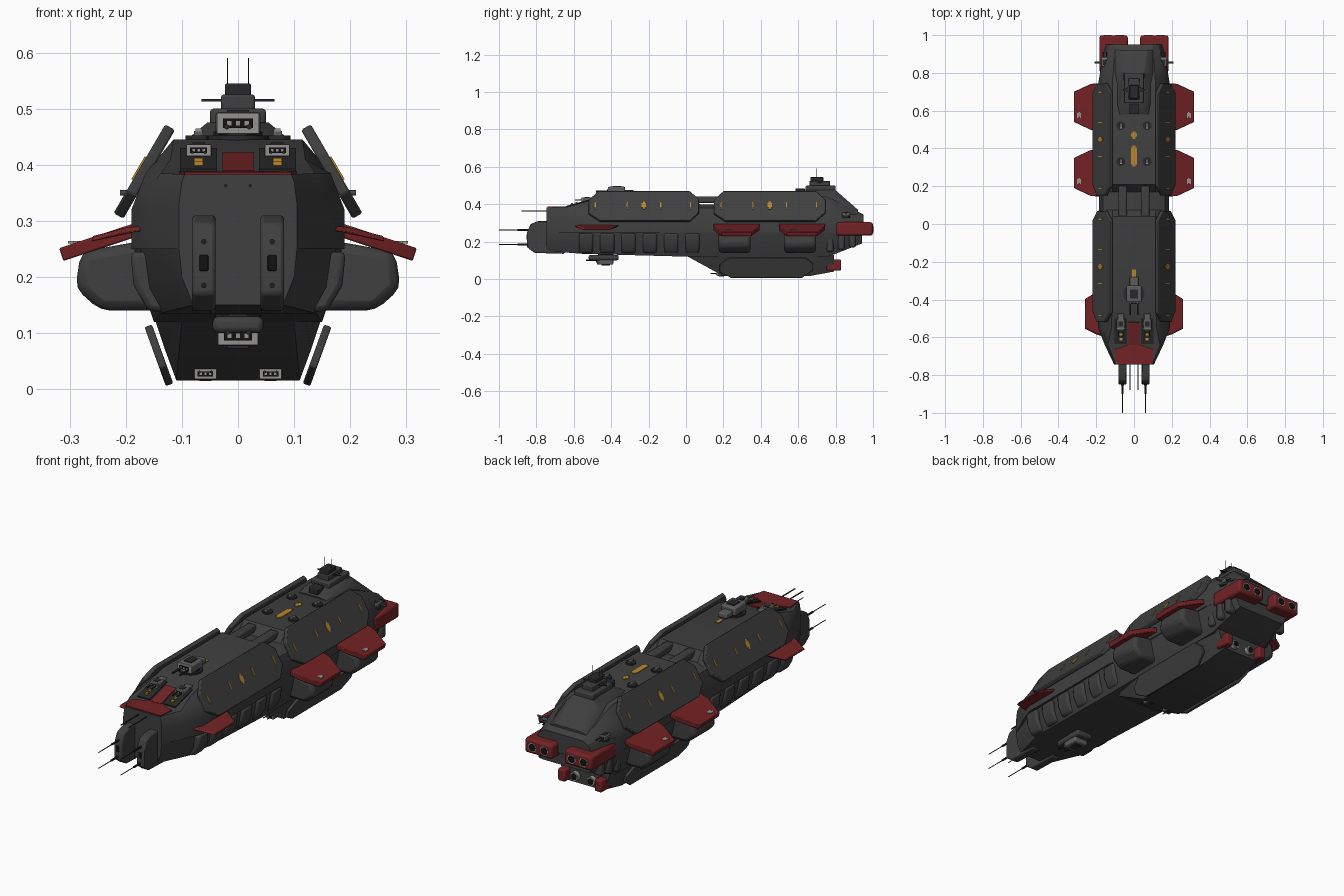
import bpy, bmesh, math
from mathutils import Vector

if "Cube" in bpy.data.objects:
    bpy.data.objects.remove(bpy.data.objects["Cube"])


def material(name, rgb):
    m = bpy.data.materials.new(name)
    m.use_nodes = True
    m.diffuse_color = (*rgb, 1)
    m.node_tree.nodes["Principled BSDF"].inputs["Base Color"].default_value = (*rgb, 1)
    return m


HULL = material("charcoal hull", (.05, .05, .052))
DARK = material("dark metal", (.022, .022, .024))
RED = material("deep red", (.17, .016, .018))
GOLD = material("amber marking", (.48, .25, .025))
GREY = material("light grey metal", (.3, .29, .27))
STEEL = material("mid grey metal", (.11, .11, .11))
BLACK = material("black recess", (.006, .006, .006))
parts = []


def finish(name, bm, mat, bevel=0):
    bmesh.ops.recalc_face_normals(bm, faces=bm.faces)
    me = bpy.data.meshes.new(name)
    bm.to_mesh(me)
    bm.free()
    me.materials.append(mat)
    ob = bpy.data.objects.new(name, me)
    bpy.context.collection.objects.link(ob)
    if bevel:
        mod = ob.modifiers.new("edge", "BEVEL")
        mod.width = bevel
        mod.segments = 2
    parts.append(ob)
    return ob


def loft(name, sections, mat, bevel=0):
    """Skin mirrored half profiles placed along y."""
    bm = bmesh.new()
    rings = []
    for y, half in sections:
        ring = [(x, z) for x, z in half] + [(-x, z) for x, z in reversed(half)]
        rings.append([bm.verts.new((x, y, z)) for x, z in ring])
    n = len(rings[0])
    for a, b in zip(rings, rings[1:]):
        for i in range(n):
            j = (i + 1) % n
            bm.faces.new((a[i], a[j], b[j], b[i]))
    bm.faces.new(rings[0])
    bm.faces.new(rings[-1])
    return finish(name, bm, mat, bevel)


def slab(name, pts, thick, mat, bevel=0):
    """Thicken a flat outline equally to both sides."""
    pts = [Vector(p) for p in pts]
    n = (pts[1] - pts[0]).cross(pts[2] - pts[1]).normalized() * thick / 2
    bm = bmesh.new()
    a = [bm.verts.new(p + n) for p in pts]
    b = [bm.verts.new(p - n) for p in pts]
    bm.faces.new(a)
    bm.faces.new(b)
    for i in range(len(pts)):
        j = (i + 1) % len(pts)
        bm.faces.new((a[i], a[j], b[j], b[i]))
    return finish(name, bm, mat, bevel)


def box(name, c, size, mat, bevel=0):
    x, y, z = c
    w, d = size[0] / 2, size[1] / 2
    return slab(name, [(x-w, y-d, z), (x+w, y-d, z), (x+w, y+d, z), (x-w, y+d, z)], size[2], mat, bevel)


def rod(name, a, b, r, mat, sides=8, r2=None):
    a, b = Vector(a), Vector(b)
    bm = bmesh.new()
    bmesh.ops.create_cone(bm, cap_ends=True, segments=sides, radius1=r,
                          radius2=r if r2 is None else r2, depth=(b - a).length)
    bm.transform((b - a).to_track_quat('Z', 'Y').to_matrix().to_4x4())
    bmesh.ops.translate(bm, verts=bm.verts, vec=(a + b) / 2)
    return finish(name, bm, mat)


def turret(name, x, y, z, s, up=1, front=-1):
    """Boxy gun house with a framed face and twin barrels."""
    rod(name + "_ring", (x, y, z - up*s*.2), (x, y, z + up*s*.12), s*.55, DARK, 16)
    box(name + "_house", (x, y, z + up*s*.3), (s, s*1.1, s*.5), STEEL, s*.08)
    f = y + front*s*.56
    box(name + "_frame", (x, f, z + up*s*.3), (s*.94, .006, s*.45), GREY)
    box(name + "_slot", (x, f + front*.003, z + up*s*.3), (s*.66, .006, s*.22), BLACK)
    box(name + "_roof", (x, y, z + up*s*.56), (s*.5, s*.6, s*.08), DARK)
    for k in (-.2, 0, .2):
        box(name + "_sight", (x + k*s, f + front*.005, z + up*s*.3), (s*.1, .006, s*.1), GREY)
    for k in (-.25, .25):
        rod(name + "_barrel", (x + k*s, y, z + up*s*.22), (x + k*s, y + front*s*1.4, z + up*s*.22), s*.06, DARK)


# Upper hull
full = [(.115, .445), (.165, .385), (.19, .32), (.19, .25)]
waist = [(.115, .4), (.165, .38), (.185, .32), (.185, .25)]
loft("upper_hull", [
    (-.745, [(.095, .383), (.1, .37), (.105, .33), (.105, .25)]),
    (-.64, [(.138, .385), (.145, .375), (.155, .32), (.155, .25)]),
    (-.55, [(.12, .41), (.165, .385), (.19, .32), (.19, .25)]),
    (-.42, full), (.04, full), (.075, waist), (.17, waist), (.21, full), (.74, full),
    (.8, [(.11, .42), (.16, .38), (.18, .32), (.18, .25)]),
    (.95, [(.1, .345), (.13, .33), (.15, .3), (.15, .25)])], HULL)
# Lower hull and keel
loft("lower_hull", [
    (-.745, [(.105, .25), (.1, .2), (.08, .15)]),
    (-.55, [(.175, .25), (.165, .18), (.14, .135)]),
    (.0, [(.185, .25), (.17, .18), (.15, .12)]),
    (.76, [(.185, .25), (.17, .18), (.15, .12)]),
    (.94, [(.16, .25), (.15, .22), (.13, .19)])], HULL)
loft("keel", [
    (.01, [(.12, .13), (.11, .125), (.1, .12)]),
    (.2, [(.15, .13), (.13, .07), (.11, .016)]),
    (.66, [(.15, .13), (.13, .07), (.11, .016)]),
    (.79, [(.14, .13), (.12, .08), (.1, .04)])], HULL)
# Bridge tower
loft("bridge_base", [
    (.58, [(.045, .45), (.075, .445), (.09, .43)]),
    (.64, [(.055, .475), (.085, .45), (.1, .42)]),
    (.8, [(.055, .475), (.09, .44), (.11, .4)]),
    (.92, [(.07, .37), (.1, .36), (.12, .33)])], HULL)
box("bridge_lower", (0, .72, .485), (.1, .16, .03), HULL, .006)
box("bridge_upper", (0, .715, .51), (.06, .11, .03), HULL, .004)
box("bridge_cabin", (0, .7, .532), (.046, .07, .026), DARK, .003)
slab("bridge_yard", [(-.065, .71, .515), (0, .69, .515), (.065, .71, .515), (0, .74, .515)], .005, DARK)
box("bridge_front_step", (0, .61, .47), (.05, .05, .03), DARK, .004)

plate_spans = [(-.52, .07), (.15, .745)]
for s in (-1, 1):
    side = "left" if s > 0 else "right"

    def slope(y, t, out=0):
        return (s*(.121 + .092*t + .86*out), y, .467 - .158*t + .5*out)

    # Slanted armour plates with amber marks
    for i, (a, b) in enumerate(plate_spans):
        outline = [(a, .3), (a+.05, 0), (b-.05, 0), (b, .28), (b, .72), (b-.05, 1), (a+.06, 1), (a, .75)]
        slab(f"{side}_armour_{i}", [slope(*p) for p in outline], .02, HULL, .004)
        mid = (a + b) / 2
        for y, w in ((mid-.26, .003), (mid-.09, .003), (mid, .012), (mid+.09, .003), (mid+.25, .003)):
            for u, v in ((w, .08), (w*.5, .13)):
                slab(f"{side}_armour_mark", [slope(y+j*u, .5+k*v, .011)
                     for j, k in ((-1, -1), (1, -1), (1, 1), (-1, 1))], .004, GOLD)
    # Keel armour
    slab(f"{side}_keel_armour", [(s*(.16 - .038*t), y, .113 - .105*t) for y, t in
         ((.18, .35), (.23, 0), (.64, 0), (.68, .3), (.68, .6), (.62, 1), (.24, 1), (.18, .7))], .014, HULL, .003)
    # Red fins and the pods under them
    for i, y in enumerate((.27, .62)):
        slab(f"{side}_fin_{i}", [(s*.17, y-.125, .288), (s*.225, y-.122, .27), (s*.315, y-.08, .24),
             (s*.315, y+.08, .24), (s*.225, y+.122, .27), (s*.17, y+.125, .288)], .024, RED, .003)
        for a in range(3):
            box(f"{side}_fin_badge", (s*(.29+.008*(a-1)), y-.045+.006*(a % 2), .262), (.01, .026, .004), GREY)
        pod = [(.14, .27), (.28, .245), (.29, .18), (.245, .14), (.14, .14)]
        slab(f"{side}_pod_{i}", [(s*x, y-.01, z) for x, z in pod], .17, HULL, .018)
    slab(f"{side}_fore_fin", [(s*.17, -.59, .287), (s*.2, -.58, .284), (s*.26, -.55, .268),
         (s*.26, -.4, .268), (s*.2, -.365, .284), (s*.17, -.36, .287)], .014, RED, .002)
    # Hull ribs
    rib = [(.11, .245), (.192, .245), (.186, .185), (.16, .14), (.11, .135)]
    for i in range(6):
        slab(f"{side}_rib_{i}", [(s*x, -.535+.114*i, z) for x, z in rib], .075, HULL, .01)
    for i in range(3):
        box(f"{side}_stern_rib_{i}", (s*.15, .77+.06*i, .19+.012*i), (.05, .035, .09), HULL, .01)
    # Prow prongs and lances
    prong = [(-.65, .31), (-.79, .31), (-.83, .295), (-.85, .25), (-.85, .17), (-.81, .14), (-.65, .135)]
    slab(f"{side}_prong", [(s*.061, y, z) for y, z in prong], .042, HULL, .006)
    box(f"{side}_prong_port", (s*.061, -.851, .225), (.016, .006, .028), BLACK, .002)
    for z in (.185, .263):
        rod(f"{side}_lance_sleeve", (s*.061, -.84, z), (s*.061, -.9, z), .005, DARK)
        rod(f"{side}_lance", (s*.061, -.85, z), (s*.061, -1, z), .002, DARK)
    rod(f"{side}_nose_gun", (s*.022, -.74, .363), (s*.022, -.88, .363), .003, DARK)
    rod(f"{side}_mast", (s*.019, .7, .54), (s*.019, .7, .59), .0012, DARK, 6)
    # Waist spars and deck sensors
    box(f"{side}_waist_spar", (s*.06, .115, .425), (.045, .17, .035), HULL, .008)
    for y in (.33, .52):
        rod(f"{side}_deck_mount", (s*.07, y, .44), (s*.07, y, .452), .024, DARK, 12)
        box(f"{side}_deck_gun", (s*.07, y, .455), (.016, .03, .01), STEEL)
        box(f"{side}_deck_gun_tip", (s*.07, y-.012, .462), (.012, .008, .006), GREY)
    # Gun houses
    turret(f"{side}_nose_turret", s*.07, -.53, .412, .046)
    box(f"{side}_nose_turret_rear", (s*.07, -.5, .425), (.035, .05, .02), STEEL, .004)
    slab(f"{side}_nose_mount", [(s*.07+a*.033, y, z) for a, y, z in
         ((-1, -.635, .389), (1, -.635, .389), (1, -.5, .426), (-1, -.5, .426))], .008, DARK)
    for y, z in ((-.61, .401), (-.585, .408)):
        box(f"{side}_nose_mark", (s*.07, y, z), (.016, .012, .009), GOLD)
    turret(f"{side}_keel_turret", s*.058, .19, .04, .042, -1)
    turret(f"{side}_stern_turret", s*.155, .855, .335, .04, 1, 1)
    rod(f"{side}_stern_barrel", (s*.16, .855, .35), (s*.21, .855, .35), .005, STEEL)
    # Main engines
    box(f"{side}_engine", (s*.108, .9, .268), (.15, .198, .072), RED, .012)
    for x in (.075, .14):
        rod(f"{side}_nozzle", (s*x, .98, .266), (s*x, 1, .266), .026, GREY, 20, .022)
        rod(f"{side}_nozzle_core", (s*x, .985, .266), (s*x, 1.0015, .266), .018, BLACK, 20)
    # Keel engines
    box(f"{side}_keel_engine", (s*.1, .79, .075), (.04, .08, .06), RED, .008)
    rod(f"{side}_keel_nozzle", (s*.045, .77, .075), (s*.045, .81, .075), .022, GREY, 16)
    rod(f"{side}_keel_nozzle_core", (s*.045, .8, .075), (s*.045, .812, .075), .016, BLACK, 16)

# Central dorsal and ventral turrets
rod("dorsal_mount", (0, -.37, .44), (0, -.37, .452), .055, DARK, 20)
turret("dorsal_turret", 0, -.37, .45, .08)
box("dorsal_turret_rear", (0, -.31, .465), (.05, .06, .025), STEEL, .005)
turret("ventral_turret", 0, -.43, .118, .075, -1)
box("ventral_turret_base", (0, -.44, .115), (.09, .16, .03), HULL, .01)
# Red nose paint
slab("nose_paint", [(-.03, -.64, .386), (-.105, -.665, .386), (-.095, -.74, .385),
     (.095, -.74, .385), (.105, -.665, .386), (.03, -.64, .386)], .005, RED)
slab("nose_stripe", [(-.028, -.64, .387), (.028, -.64, .387), (.028, -.52, .42), (-.028, -.52, .42)], .006, RED)
# Amber deck markings
for y, w, d in ((.36, .03, .09), (.36, .018, .11), (.47, .03, .016), (.47, .014, .04), (-.26, .02, .04)):
    box("deck_mark", (0, y, .446), (w, d, .006), GOLD)

# Smooth rounded parts, keep hard edges
bpy.ops.object.select_all(action='DESELECT')
for ob in parts:
    ob.select_set(True)
bpy.context.view_layer.objects.active = parts[0]
bpy.ops.object.shade_smooth_by_angle(angle=math.radians(30))
